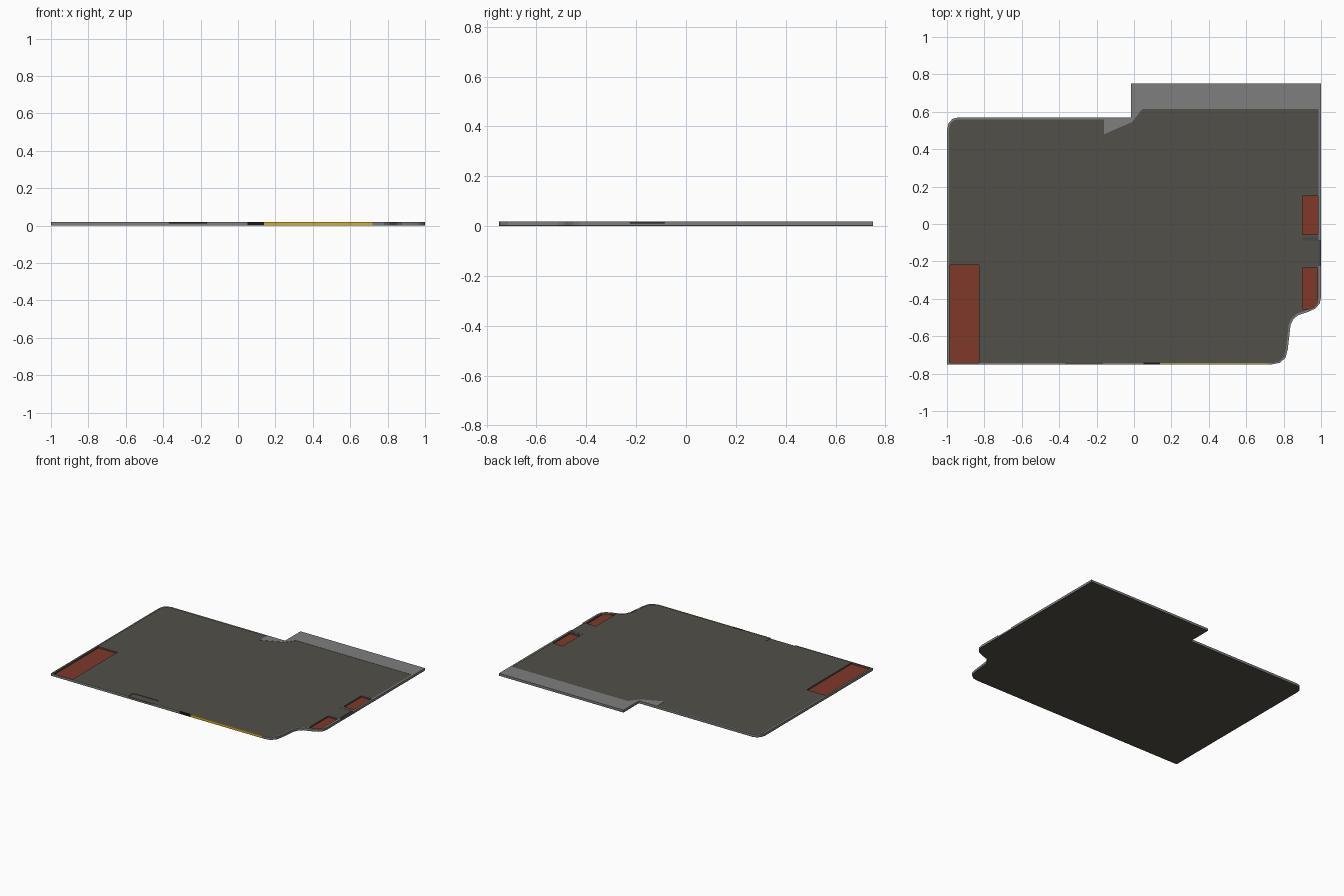
import bpy, bmesh

if "Cube" in bpy.data.objects:
    bpy.data.objects.remove(bpy.data.objects["Cube"])

TOP = 0.018      # rim height
FLOOR = 0.0165   # floor surface height
BASE = 0.004     # thickness of the under sheet


def material(name, rgb):
    m = bpy.data.materials.new(name)
    m.diffuse_color = (*rgb, 1)
    m.use_nodes = True
    m.node_tree.nodes["Principled BSDF"].inputs["Base Color"].default_value = m.diffuse_color
    return m


GREY = material("grey", (0.21, 0.21, 0.21))
DARK = material("dark_floor", (0.085, 0.08, 0.066))
SLOT = material("slot_grey", (0.065, 0.065, 0.065))
RED = material("red", (0.21, 0.04, 0.022))
YELLOW = material("yellow", (0.65, 0.42, 0.03))
BLACK = material("black", (0.01, 0.01, 0.01))


def prism(name, pts, z0, z1, mat=None):
    """Extrude a plan outline between two heights."""
    bm = bmesh.new()
    face = bm.faces.new([bm.verts.new((x, y, z0)) for x, y in pts])
    up = bmesh.ops.extrude_face_region(bm, geom=[face])["geom"]
    bmesh.ops.translate(bm, vec=(0, 0, z1 - z0),
                        verts=[v for v in up if isinstance(v, bmesh.types.BMVert)])
    bmesh.ops.recalc_face_normals(bm, faces=bm.faces)
    me = bpy.data.meshes.new(name)
    bm.to_mesh(me)
    bm.free()
    ob = bpy.data.objects.new(name, me)
    bpy.context.collection.objects.link(ob)
    if mat:
        me.materials.append(mat)
    return ob


def rect(x0, x1, y0, y1):
    return [(x0, y0), (x1, y0), (x1, y1), (x0, y1)]


def cut(ob, pts, z0=-0.1, z1=0.1):
    """Subtract an extruded outline and bake the result."""
    cutter = prism("cutter", pts, z0, z1)
    cutter.hide_render = True
    mod = ob.modifiers.new("cut", "BOOLEAN")
    mod.operation, mod.solver, mod.object = "DIFFERENCE", "EXACT", cutter
    bpy.context.view_layer.update()
    deps = bpy.context.evaluated_depsgraph_get()
    baked = bpy.data.meshes.new_from_object(ob.evaluated_get(deps))
    ob.modifiers.clear()
    ob.data = baked
    bpy.data.objects.remove(cutter)


# Plan outlines: outer edge and the inner edge of the rim
outer = [(-1, -.75), (.74, -.75), (.78, -.742), (.81, -.715), (.822, -.67),
         (.837, -.54), (.85, -.512), (.876, -.488), (.93, -.47), (.97, -.452),
         (.993, -.425), (1, -.39), (1, .75), (-.015, .75), (-.015, .57),
         (-.94, .57), (-.97, .562), (-.991, .54), (-1, .505)]
inner = [(-.99, -.744), (.74, -.744), (.775, -.736), (.802, -.71), (.812, -.67),
         (.827, -.54), (.841, -.507), (.87, -.48), (.926, -.46), (.964, -.443),
         (.98, -.42), (.986, -.39), (.986, .615), (.045, .615), (-.01, .545),
         (-.16, .48), (-.16, .56), (-.94, .56), (-.965, .553), (-.983, .535),
         (-.99, .505)]

# Under sheet, with grey rim and back apron left around the floor opening
prism("under_sheet", outer, 0, BASE, DARK)
rim = prism("rim_and_apron", outer, BASE * .25, TOP, GREY)
cut(rim, inner)
floor = prism("floor", inner, BASE * .5, FLOOR, DARK)

# Sunken red panels: x0, x1, y0, y1
panels = {
    "left_red_panel": (-.985, -.83, -.742, -.22),
    "right_rear_red_panel": (.9, .984, -.055, .15),
    "right_front_red_panel": (.9, .979, -.455, -.235),
}
for name, r in panels.items():
    cut(floor, rect(*r))
    panel = prism(name, rect(*r), BASE * .5, BASE + .002, RED)
    if name == "right_front_red_panel":     # keep clear of the curved corner
        cut(panel, [(.9, -.47), (.926, -.46), (.964, -.443), (.98, -.42), (1, -.5)])

# Shallow openings in the front and right edges
for r in (rect(-.37, -.165, -.77, -.69), rect(.975, 1.05, -.225, -.085)):
    cut(rim, r, z0=.011)
cut(floor, rect(-.37, -.165, -.77, -.69), z0=.013)
prism("front_opening_sill", rect(-.37, -.165, -.749, -.695), .009, .0125, SLOT)
prism("right_opening_sill", rect(.984, .999, -.225, -.085), .009, .0125, SLOT)
prism("right_slot_bar", rect(.9, .998, -.09, -.07), .009, FLOOR + .0004, SLOT)

# Coloured strips along the front edge
prism("yellow_front_strip", rect(.14, .72, -.7505, -.745), .001, TOP + .0002, YELLOW)
prism("black_front_strip", rect(.05, .14, -.7505, -.741), .001, TOP + .0002, BLACK)
